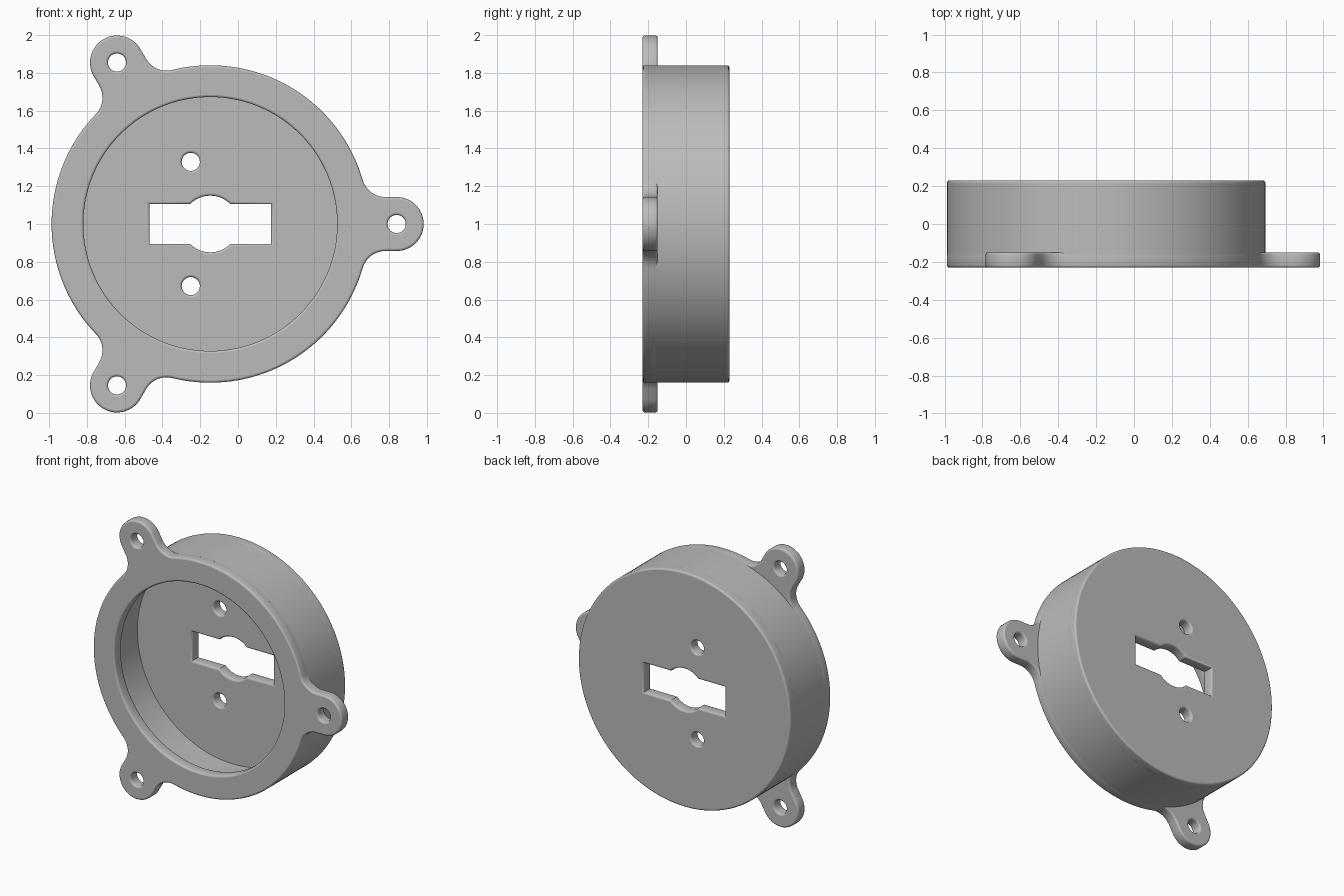
import bpy
from math import sin, cos, atan2, radians, pi, tau
from mathutils import Matrix, Vector

cube = bpy.data.objects.get("Cube")
if cube:
    bpy.data.objects.remove(cube, do_unlink=True)

# Main sizes
CENTRE_X, CENTRE_Z = -0.147, 1.0
FRONT, BACK = -0.23, 0.23
SKIN = 0.08
OUTER, INNER, LIP = 0.84, 0.755, 0.672
LUG_DIST, LUG_R, HOLE_R = 0.987, 0.143, 0.048
FILLET_R, FILLET_X = 0.125, 0.927
SOFT = 0.012

grey = bpy.data.materials.new("plain grey")
grey.use_nodes = True
colour = (0.5, 0.5, 0.5, 1)
grey.diffuse_color = colour
grey.node_tree.nodes["Principled BSDF"].inputs["Base Color"].default_value = colour


def arc(x, y, r, start, end, steps):
    """Points along an arc, both ends included."""
    return [Vector((x + r * cos(t), y + r * sin(t)))
            for t in (start + (end - start) * i / steps for i in range(steps + 1))]


def circle(r, x=0, y=0, steps=48):
    return arc(x, y, r, 0, tau, steps)[:-1]


def plate(name, outlines, y_front, y_back, bevel):
    """Extrude an outline with holes into a plate with softened edges."""
    curve = bpy.data.curves.new(name, "CURVE")
    curve.dimensions = "2D"
    curve.fill_mode = "BOTH"
    curve.extrude = (y_back - y_front) / 2 - bevel
    curve.bevel_depth = bevel
    curve.bevel_resolution = 2
    curve.offset = -bevel
    for points in outlines:
        spline = curve.splines.new("POLY")
        spline.points.add(len(points) - 1)
        for target, p in zip(spline.points, points):
            target.co = (p.x, p.y, 0, 1)
        spline.use_cyclic_u = True
    obj = bpy.data.objects.new(name, curve)
    bpy.context.collection.objects.link(obj)
    obj.location = (CENTRE_X, (y_front + y_back) / 2, CENTRE_Z)
    obj.rotation_euler.x = pi / 2
    curve.materials.append(grey)
    bpy.ops.object.select_all(action="DESELECT")
    obj.select_set(True)
    bpy.context.view_layer.objects.active = obj
    bpy.ops.object.convert(target="MESH")
    bpy.ops.object.shade_smooth_by_angle(angle=radians(35))
    return bpy.context.object


# Flange outline: three lugs blended into the ring with fillets
fy = LUG_R + FILLET_R
blend = atan2(fy, FILLET_X)
lug = (arc(FILLET_X, -fy, FILLET_R, pi - blend, pi / 2, 12)
       + arc(LUG_DIST, 0, LUG_R, -pi / 2, pi / 2, 32)
       + arc(FILLET_X, fy, FILLET_R, 1.5 * pi, pi + blend, 12)
       + arc(0, 0, OUTER, blend, tau / 3 - blend, 48)[1:-1])
flange, lug_holes = [], []
for k in range(3):
    turn = Matrix.Rotation(k * tau / 3, 2)
    flange += [turn @ p for p in lug]
    spot = turn @ Vector((LUG_DIST, 0))
    lug_holes.append(circle(HOLE_R, spot.x, spot.y, 32))
plate("front_flange", [flange, circle(LIP, steps=128)] + lug_holes,
      FRONT, FRONT + SKIN, SOFT)

# Side wall, wider inside than the lip
plate("side_wall", [circle(OUTER, steps=144), circle(INNER, steps=128)],
      FRONT + SKIN - 0.015, BACK - 0.015, 0)

# Back floor with a slot, its round bulge and two screw holes
half_w, half_h, bulge = 0.322, 0.105, 0.15
edge = atan2(half_h, (bulge ** 2 - half_h ** 2) ** 0.5)
upper = ([Vector((half_w, half_h))]
         + arc(0, 0, bulge, edge, pi - edge, 16)
         + [Vector((-half_w, half_h))])
slot = upper + [-p for p in upper]
screw_holes = [circle(HOLE_R, -0.103, side * 0.329, 32) for side in (1, -1)]
plate("back_floor", [circle(OUTER, steps=144), slot] + screw_holes,
      BACK - SKIN, BACK, SOFT)
